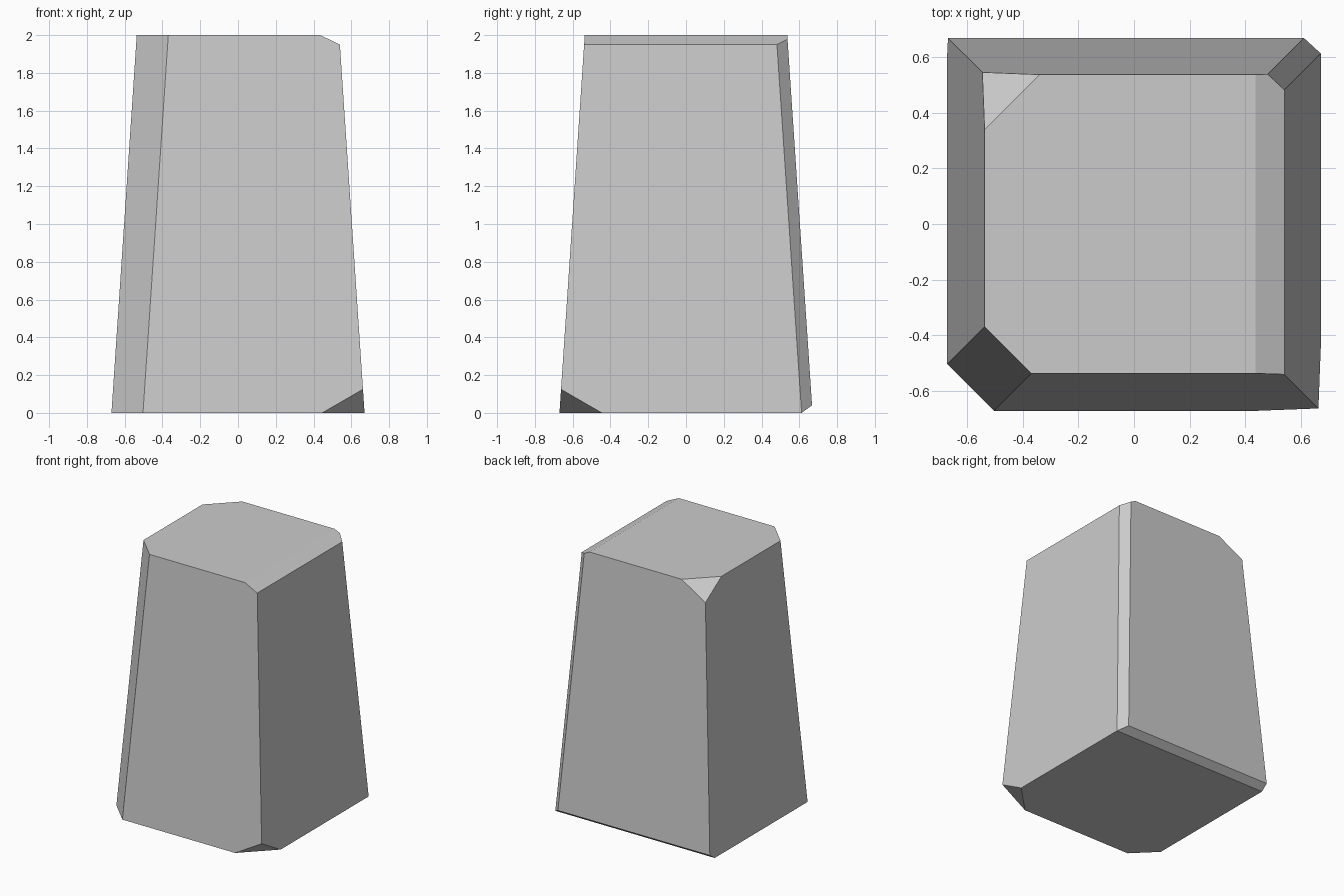
import bpy
import bmesh
from mathutils import Vector

if "Cube" in bpy.data.objects:
    bpy.data.objects.remove(bpy.data.objects["Cube"], do_unlink=True)

HEIGHT, BASE, TOP = 2.0, 0.67, 0.536
CENTRE = Vector((0, 0, HEIGHT / 2))


def half(z):
    """Half width of the tapered block at height z."""
    return BASE + (TOP - BASE) * z / HEIGHT


def slice_off(bm, *points):
    """Cut away the side of the plane facing away from the centre."""
    a, b, c = (Vector(p) for p in points)
    normal = (b - a).cross(c - a).normalized()
    if normal.dot(CENTRE - a) > 0:
        normal.negate()
    cut = bmesh.ops.bisect_plane(
        bm, geom=bm.verts[:] + bm.edges[:] + bm.faces[:], dist=1e-5,
        plane_co=a, plane_no=normal, clear_outer=True)
    rim = [e for e in cut["geom_cut"] if isinstance(e, bmesh.types.BMEdge)]
    bmesh.ops.holes_fill(bm, edges=rim, sides=0)


def chamfer_upright(bm, sx, sy, width):
    """Chamfer a whole upright corner parallel to its edge."""
    low, high = half(0), half(HEIGHT)
    slice_off(bm, (sx * (low - width), sy * low, 0),
              (sx * low, sy * (low - width), 0),
              (sx * (high - width), sy * high, HEIGHT))


def clip_corner(bm, sx, sy, z, reach, z_edge):
    """Clip one corner of the top or bottom face."""
    h, e = half(z), half(z_edge)
    slice_off(bm, (sx * (h - reach), sy * h, z),
              (sx * h, sy * (h - reach), z), (sx * e, sy * e, z_edge))


# Tapered square block
bm = bmesh.new()
bmesh.ops.create_cube(bm, size=2)
for v in bm.verts:
    v.co.z += 1
    v.co.x *= half(v.co.z)
    v.co.y *= half(v.co.z)

# Upright corner chamfers
chamfer_upright(bm, -1, -1, 0.167)
chamfer_upright(bm, 1, 1, 0.058)

# Clipped top and bottom corners
clip_corner(bm, -1, 1, HEIGHT, 0.197, 1.88)
clip_corner(bm, 1, -1, 0, 0.225, 0.125)

# Bevelled top edge on the left, bevelled bottom edge at the back
slice_off(bm, (0.435, 0, HEIGHT), (0.435, 1, HEIGHT), (half(1.95), 0, 1.95))
slice_off(bm, (0, 0.612, 0), (1, 0.612, 0), (0, half(0.04), 0.04))

bmesh.ops.recalc_face_normals(bm, faces=bm.faces[:])
mesh = bpy.data.meshes.new("stone_block")
bm.to_mesh(mesh)
bm.free()
block = bpy.data.objects.new("stone_block", mesh)
bpy.context.collection.objects.link(block)

# Plain grey stone
grey = bpy.data.materials.new("grey_stone")
grey.use_nodes = True
colour = (0.6, 0.6, 0.6, 1)
grey.diffuse_color = colour
for node in grey.node_tree.nodes:
    if node.type == "BSDF_PRINCIPLED":
        node.inputs["Base Color"].default_value = colour
mesh.materials.append(grey)
